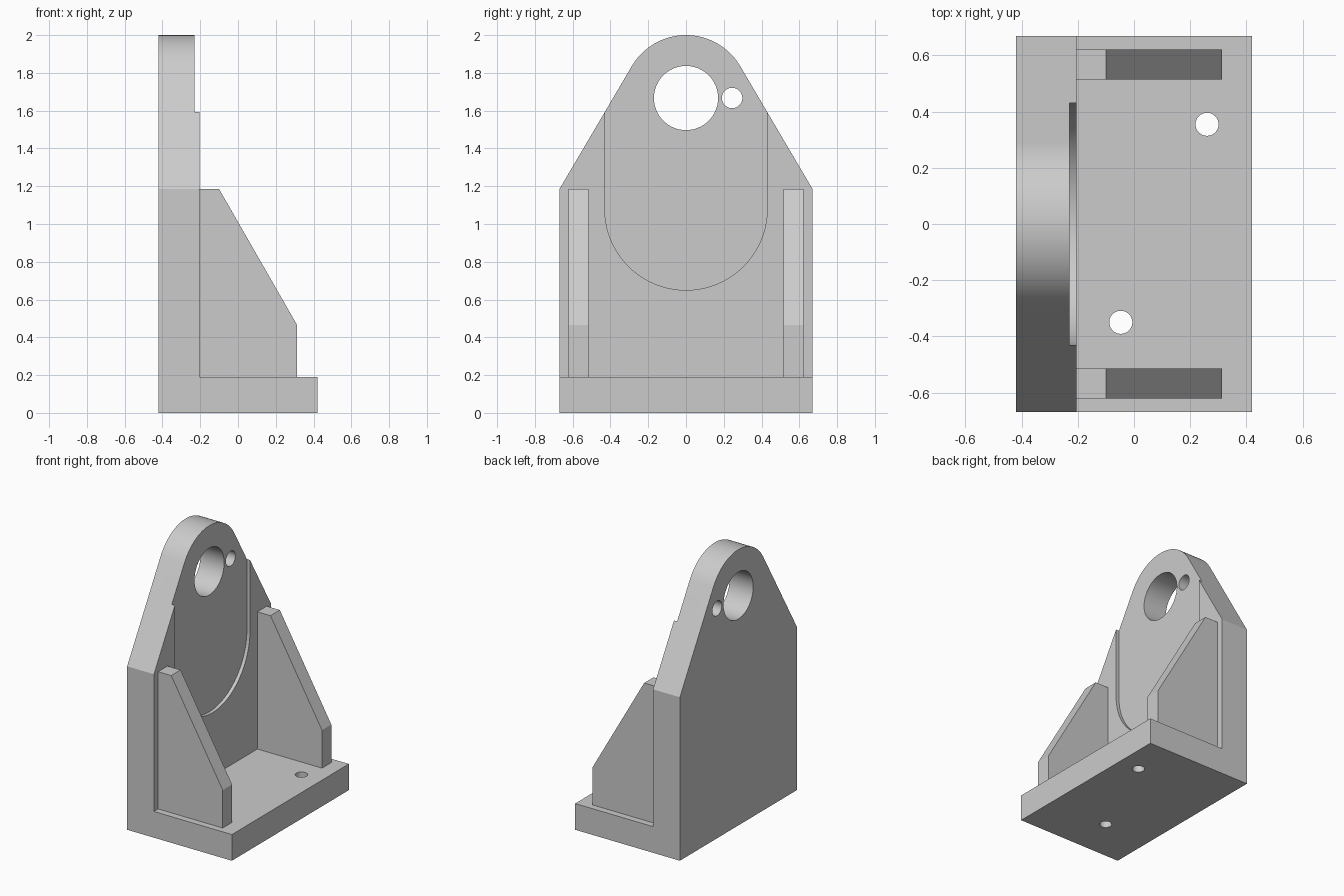
import bpy, bmesh, math
from mathutils import Vector

cube = bpy.data.objects.get("Cube")
if cube:
    bpy.data.objects.remove(cube, do_unlink=True)

# Single plain metal colour
metal = bpy.data.materials.new("plain_grey")
metal.use_nodes = True
GREY = (0.6, 0.6, 0.6, 1)
metal.diffuse_color = GREY
metal.node_tree.nodes["Principled BSDF"].inputs["Base Color"].default_value = GREY


def prism(name, points, sweep):
    """Solid made by sweeping a closed outline along a vector."""
    bm = bmesh.new()
    face = bm.faces.new([bm.verts.new(p) for p in points])
    swept = bmesh.ops.extrude_face_region(bm, geom=[face])["geom"]
    bmesh.ops.translate(bm, vec=Vector(sweep),
                        verts=[g for g in swept if isinstance(g, bmesh.types.BMVert)])
    bmesh.ops.recalc_face_normals(bm, faces=bm.faces)
    mesh = bpy.data.meshes.new(name)
    bm.to_mesh(mesh)
    bm.free()
    mesh.materials.append(metal)
    obj = bpy.data.objects.new(name, mesh)
    bpy.context.collection.objects.link(obj)
    return obj


def arc(cu, cv, r, start, end, steps):
    return [(cu + r * math.cos(start + (end - start) * i / steps),
             cv + r * math.sin(start + (end - start) * i / steps))
            for i in range(steps + 1)]


def circle(cu, cv, r):
    return arc(cu, cv, r, 0, math.tau, 64)[:-1]


def select(obj):
    bpy.ops.object.select_all(action="DESELECT")
    obj.select_set(True)
    bpy.context.view_layer.objects.active = obj


def combine(body, tool, operation):
    """Apply a boolean and discard the tool object."""
    tool.hide_render = True
    mod = body.modifiers.new(operation.lower(), "BOOLEAN")
    mod.operation, mod.object, mod.solver = operation, tool, "EXACT"
    select(body)
    bpy.ops.object.modifier_apply(modifier=mod.name)
    bpy.data.objects.remove(tool, do_unlink=True)


BACK, FACE, FRONT = -0.42, -0.205, 0.42
HALF, BASE_TOP, SHOULDER = 0.67, 0.19, 1.185
EYE_Z, EYE_R = 1.667, 0.333

# Upright plate: straight sides, tapering tangentially into a round top
drop = SHOULDER - EYE_Z
tangent = math.atan2(drop, HALF) + math.acos(EYE_R / math.hypot(HALF, drop))
outline = [(-HALF, 0), (HALF, 0), (HALF, SHOULDER)]
outline += arc(0, EYE_Z, EYE_R, tangent, math.pi - tangent, 48)
outline += [(-HALF, SHOULDER)]
body = prism("bracket_body", [(BACK, y, z) for y, z in outline], (FACE - BACK, 0, 0))

# Base plate joined to the upright
base = [(-0.3, -HALF), (FRONT, -HALF), (FRONT, HALF), (-0.3, HALF)]
combine(body, prism("base", [(x, y, 0) for x, y in base], (0, 0, BASE_TOP)), "UNION")

# Shallow round-bottomed recess, open at the top
slot = arc(0, 1.08, 0.43, math.pi, math.tau, 64) + [(0.43, 2.2), (-0.43, 2.2)]
combine(body, prism("recess_cutter", [(-0.23, y, z) for y, z in slot], (0.1, 0, 0)),
        "DIFFERENCE")

# Main bore and small locking hole through the upright
for y, r in ((0, 0.17), (0.244, 0.054)):
    hole = [(-0.6, u, v) for u, v in circle(y, EYE_Z, r)]
    combine(body, prism("bore_cutter", hole, (0.5, 0, 0)), "DIFFERENCE")

# Mounting holes through the base
for x, y in ((0.26, 0.355), (-0.047, -0.35)):
    hole = [(u, v, -0.1) for u, v in circle(x, y, 0.041)]
    combine(body, prism("bolt_cutter", hole, (0, 0, 0.5)), "DIFFERENCE")

select(body)
bpy.ops.object.shade_smooth_by_angle(angle=math.radians(20))

# Side gussets
gusset = [(FACE, BASE_TOP), (0.313, BASE_TOP), (0.313, 0.465),
          (-0.1, SHOULDER), (FACE, SHOULDER)]
for name, side in (("front_gusset", -1), ("back_gusset", 1)):
    prism(name, [(x, side * 0.515, z) for x, z in gusset], (0, side * 0.107, 0))
